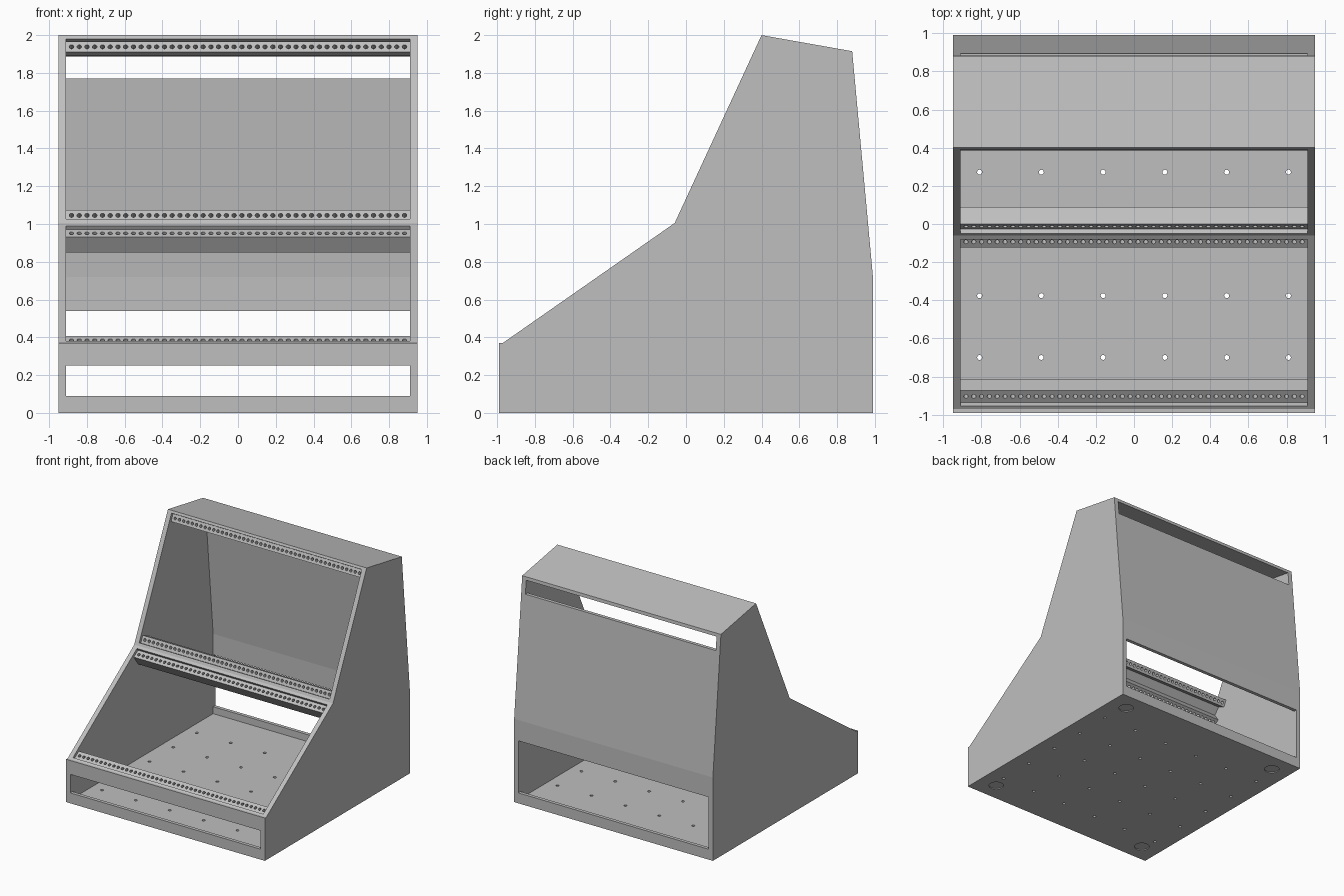
import bpy
import bmesh
import math
from mathutils import Vector, Matrix

cube = bpy.data.objects.get("Cube")
if cube:
    bpy.data.objects.remove(cube, do_unlink=True)

grey = bpy.data.materials.new("plain_grey")
grey.use_nodes = True
colour = (0.52, 0.52, 0.52, 1)
grey.diffuse_color = colour
grey.node_tree.nodes["Principled BSDF"].inputs["Base Color"].default_value = colour

INNER, OUTER = 0.91, 0.95


def finish(name, bm):
    bmesh.ops.recalc_face_normals(bm, faces=bm.faces)
    mesh = bpy.data.meshes.new(name)
    bm.to_mesh(mesh)
    bm.free()
    mesh.materials.append(grey)
    obj = bpy.data.objects.new(name, mesh)
    bpy.context.collection.objects.link(obj)
    return obj


def extrude_profile(name, profile, x0=-INNER, x1=INNER):
    """Sweep a (y, z) outline from x0 to x1."""
    bm = bmesh.new()
    face = bm.faces.new([bm.verts.new((x0, y, z)) for y, z in profile])
    moved = bmesh.ops.extrude_face_region(bm, geom=[face])["geom"]
    verts = [v for v in moved if isinstance(v, bmesh.types.BMVert)]
    bmesh.ops.translate(bm, vec=(x1 - x0, 0, 0), verts=verts)
    return finish(name, bm)


def box_profile(y0, y1, z0, z1):
    return [(y0, z0), (y1, z0), (y1, z1), (y0, z1)]


def drill(obj, centres, axis, radius, depth, sides=12):
    """Cut round holes along an axis, then drop the cutter."""
    bm = bmesh.new()
    turn = Vector(axis).to_track_quat("Z", "Y").to_matrix().to_4x4()
    for c in centres:
        bmesh.ops.create_cone(bm, cap_ends=True, segments=sides, radius1=radius,
                              radius2=radius, depth=depth,
                              matrix=Matrix.Translation(c) @ turn)
    cutter = finish("hole_cutter", bm)
    cutter.hide_render = True
    mod = obj.modifiers.new("holes", "BOOLEAN")
    mod.operation, mod.solver, mod.object = "DIFFERENCE", "EXACT", cutter
    bpy.context.view_layer.update()
    graph = bpy.context.evaluated_depsgraph_get()
    mesh = bpy.data.meshes.new_from_object(obj.evaluated_get(graph))
    obj.modifiers.clear()
    obj.data = mesh
    bpy.data.objects.remove(cutter, do_unlink=True)


# Key corners of the side outline
lip = Vector((-0.97, 0.37))
knee = Vector((-0.06, 1.005))
crown = Vector((0.4, 2.0))
roof_back = Vector((0.88, 1.915))
back_knee = Vector((0.99, 0.72))


def slope(start, end):
    along = (end - start).normalized()
    return along, Vector((along.y, -along.x))


# Side panels
outline = [(-0.99, 0), (0.99, 0), back_knee, roof_back, crown, knee, lip, (-0.99, 0.37)]
extrude_profile("left_side_panel", outline, INNER, OUTER)
extrude_profile("right_side_panel", outline, -OUTER, -INNER)

# Floor with a grid of vent holes and shallow foot recesses
floor = extrude_profile("floor", box_profile(-0.97, 0.97, 0, 0.03))
vents = [(-0.81 + 0.324 * i, -0.7 + 0.324 * j, 0.015) for i in range(6) for j in range(5)]
drill(floor, vents, (0, 0, 1), 0.013, 0.1)
feet = [(sx * 0.78, sy * 0.83, 0) for sx in (-1, 1) for sy in (-1, 1)]
drill(floor, feet, (0, 0, 1), 0.06, 0.016, 32)

# Front panel below and above its slot
extrude_profile("front_sill", box_profile(-0.99, -0.96, 0, 0.09))
extrude_profile("front_beam", [(-0.99, 0.25), (-0.99, 0.37), lip, (-0.954, 0.381),
                               (-0.935, 0.354), (-0.96, 0.335), (-0.96, 0.25)])

# Back panel between the lower opening and the top slot
extrude_profile("back_sill", box_profile(0.96, 0.99, 0, 0.09))
up, _ = slope(back_knee, roof_back)
slot_edge = back_knee + up * ((1.77 - back_knee.y) / up.y)
extrude_profile("back_panel", [(0.96, 0.54), (0.99, 0.54), back_knee, slot_edge,
                               slot_edge - Vector((0.03, 0)), (0.96, 0.72)])

# Roof
extrude_profile("roof", [crown, roof_back, (0.883, 1.887), (0.43, 1.965), (0.391, 1.98)])

# Cross bar where the two openings meet
low_dir, low_in = slope(lip, knee)
high_dir, high_in = slope(knee, crown)
bar_top = knee + high_dir * 0.025
bar_low = knee - low_dir * 0.025
extrude_profile("middle_bar", [knee, bar_top, bar_top + high_in * 0.05,
                               bar_low + low_in * 0.05, bar_low])


# Drilled mounting rails set just behind each opening
def rail(name, corner, along, inward, t0, t1, depth):
    near = corner + inward * 0.025
    far = near + inward * depth
    obj = extrude_profile(name, [near + along * t0, near + along * t1,
                                 far + along * t1, far + along * t0])
    mid = (near + far) / 2 + along * ((t0 + t1) / 2)
    holes = [(0.041 * (i - 21.5), mid.x, mid.y) for i in range(44)]
    drill(obj, holes, (0, inward.x, inward.y), 0.012, depth + 0.04)


rail("lower_bottom_rail", lip, low_dir, low_in, 0.025, 0.1, 0.1)
rail("lower_top_rail", knee, -low_dir, low_in, 0.025, 0.093, 0.1)
rail("upper_bottom_rail", knee, high_dir, high_in, 0.025, 0.088, 0.1)
rail("upper_top_rail", crown, -high_dir, high_in, 0.025, 0.088, 0.045)
